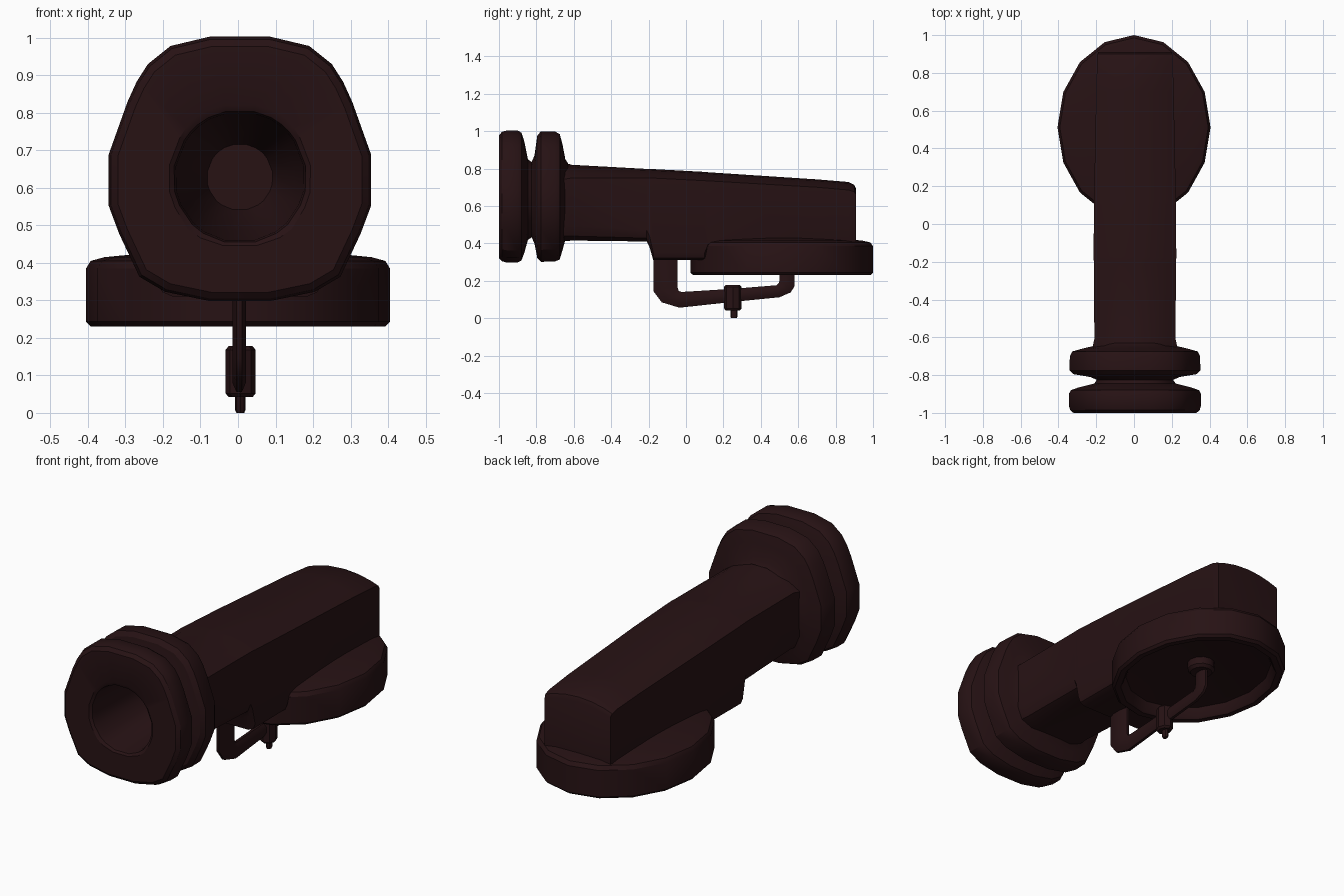
import bpy, bmesh
from math import sin, cos, pi, hypot, radians

mat = bpy.data.materials.new("dark_brown")
mat.diffuse_color = (0.02, 0.006, 0.007, 1)


def loft(name, rings, cap_start=True, cap_end=True, angle=32):
    """Skin a list of equal-length closed rings."""
    bm = bmesh.new()
    vs = [[bm.verts.new(p) for p in r] for r in rings]
    n = len(vs[0])
    for a, b in zip(vs, vs[1:]):
        for i in range(n):
            j = (i + 1) % n
            bm.faces.new((a[i], a[j], b[j], b[i]))
    if cap_start:
        bm.faces.new(vs[0][::-1])
    if cap_end:
        bm.faces.new(vs[-1])
    bmesh.ops.recalc_face_normals(bm, faces=bm.faces)
    me = bpy.data.meshes.new(name)
    bm.to_mesh(me)
    bm.free()
    ob = bpy.data.objects.new(name, me)
    bpy.context.collection.objects.link(ob)
    me.materials.append(mat)
    bpy.ops.object.select_all(action='DESELECT')
    ob.select_set(True)
    bpy.context.view_layer.objects.active = ob
    bpy.ops.object.shade_smooth_by_angle(angle=radians(angle))
    return ob


CX = 0.005

# Double-flanged collar with tapered bore; outline is mirrored about x
half = [(0.08, 0.375), (0.185, 0.35), (0.245, 0.302), (0.275, 0.255), (0.30, 0.2),
        (0.35, 0.06), (0.35, -0.075), (0.322, -0.15), (0.268, -0.265),
        (0.2, -0.305), (0.08, -0.33)]
outline = half + [(-x, z) for x, z in reversed(half)]


def collar_ring(y, s, rnd=0.0):
    # s scales the outline, rnd blends it towards a circle
    pts = []
    for x, z in outline:
        k = (1 - rnd) + rnd * 0.352 / hypot(x, z)
        pts.append((CX + x * k * s, y, 0.628 + z * k * s))
    return pts


bore = [(-0.3, 0.25), (-0.55, 0.42), (-0.96, 0.49), (-0.99, 0.505)]
flanges = [(-1.0, 0.54), (-1.0, 0.93), (-0.985, 0.98), (-0.96, 1), (-0.9, 1),
           (-0.88, 0.97), (-0.865, 0.85), (-0.845, 0.62), (-0.825, 0.58),
           (-0.81, 0.68), (-0.795, 0.93), (-0.775, 0.99), (-0.7, 0.985),
           (-0.675, 0.95), (-0.66, 0.8), (-0.645, 0.62), (-0.63, 0.56)]
loft("collar", [collar_ring(y, s, 0.9) for y, s in bore]
     + [collar_ring(y, s, 0.6 if s < 0.7 else 0) for y, s in flanges], cap_end=False)


# Main arm: arched top, flat sides, rounded lower corners
def arm_ring(y, w, zb, zs, zt, r=0.04):
    h = [(0, zt), (w * 0.4, zt - (zt - zs) * 0.16), (w * 0.75, zt - (zt - zs) * 0.56),
         (w, zs), (w, zb + r), (w - r * 0.3, zb + r * 0.3), (w - r, zb), (0, zb)]
    return [(CX + x, y, z) for x, z in h + [(-x, z) for x, z in h[-2:0:-1]]]


arm = [(-0.72, 0.215, 0.415, 0.74, 0.83, 0.1), (-0.64, 0.222, 0.412, 0.745, 0.828, 0.09),
       (-0.61, 0.215, 0.415, 0.75, 0.82, 0.08), (-0.21, 0.217, 0.41, 0.75, 0.798, 0.06),
       (-0.195, 0.218, 0.38, 0.75, 0.798, 0.06), (-0.175, 0.219, 0.31, 0.749, 0.797, 0.04),
       (0.1, 0.217, 0.31, 0.735, 0.782), (0.12, 0.217, 0.36, 0.734, 0.78),
       (0.7, 0.205, 0.36, 0.7, 0.742), (0.87, 0.2, 0.36, 0.685, 0.728),
       (0.9, 0.198, 0.36, 0.675, 0.712), (0.91, 0.195, 0.36, 0.66, 0.69)]
loft("arm", [arm_ring(*a) for a in arm], cap_start=False)


# Oval head, hollowed from below
def ellipse(s, z, n=16, rx=0.405, ry=0.488, cy=0.512, cx=0.0):
    return [(cx + rx * s * sin(2 * pi * i / n), cy + ry * s * cos(2 * pi * i / n), z)
            for i in range(n)]


head = [(0.08, 0.315), (0.45, 0.31), (0.84, 0.285), (0.88, 0.24), (0.9, 0.23), (0.97, 0.23),
        (1, 0.243), (1, 0.385), (0.97, 0.405), (0.88, 0.415), (0.5, 0.43), (0.1, 0.435)]
loft("head", [ellipse(s, z) for s, z in head])

# Boss where the pipe meets the hollow of the head
loft("pipe_boss", [ellipse(s, z, 12, 0.07, 0.07, 0.54, CX)
                   for s, z in [(1, 0.32), (1, 0.275), (0.8, 0.26)]])

# Flattened pipe: outer and inner edge points (y, z) down each bend
edges = [((-0.175, 0.34), (-0.045, 0.34)), ((-0.175, 0.145), (-0.045, 0.165)),
         ((-0.13, 0.085), (-0.04, 0.147)), ((-0.035, 0.056), (-0.025, 0.14)),
         ((0.25, 0.087), (0.25, 0.157)), ((0.5, 0.112), (0.485, 0.176)),
         ((0.56, 0.138), (0.497, 0.188)), ((0.58, 0.17), (0.5, 0.205)),
         ((0.58, 0.31), (0.5, 0.31))]


def pipe_ring(o, i, hw=0.018):
    pts = []
    for k in range(8):
        a = pi / 8 + 2 * pi * k / 8
        t = 0.5 + 0.5 * sin(a) / sin(3 * pi / 8)
        pts.append((CX - 0.002 + hw * cos(a) / cos(pi / 8),
                    o[0] + (i[0] - o[0]) * t, o[1] + (i[1] - o[1]) * t))
    return pts


loft("pipe", [pipe_ring(o, i) for o, i in edges], angle=50)


# Valve block and its small stem
def post(name, rx, ry, cx, cy, prof):
    loft(name, [ellipse(s, z, 8, rx, ry, cy, cx) for s, z in prof])


post("valve_block", 0.04, 0.047, 0.007, 0.25,
     [(0.8, 0.042), (1, 0.052), (1, 0.168), (0.8, 0.178)])
post("valve_stem", 0.014, 0.019, 0.006, 0.256,
     [(0.75, 0.0), (1, 0.008), (1, 0.06)])
